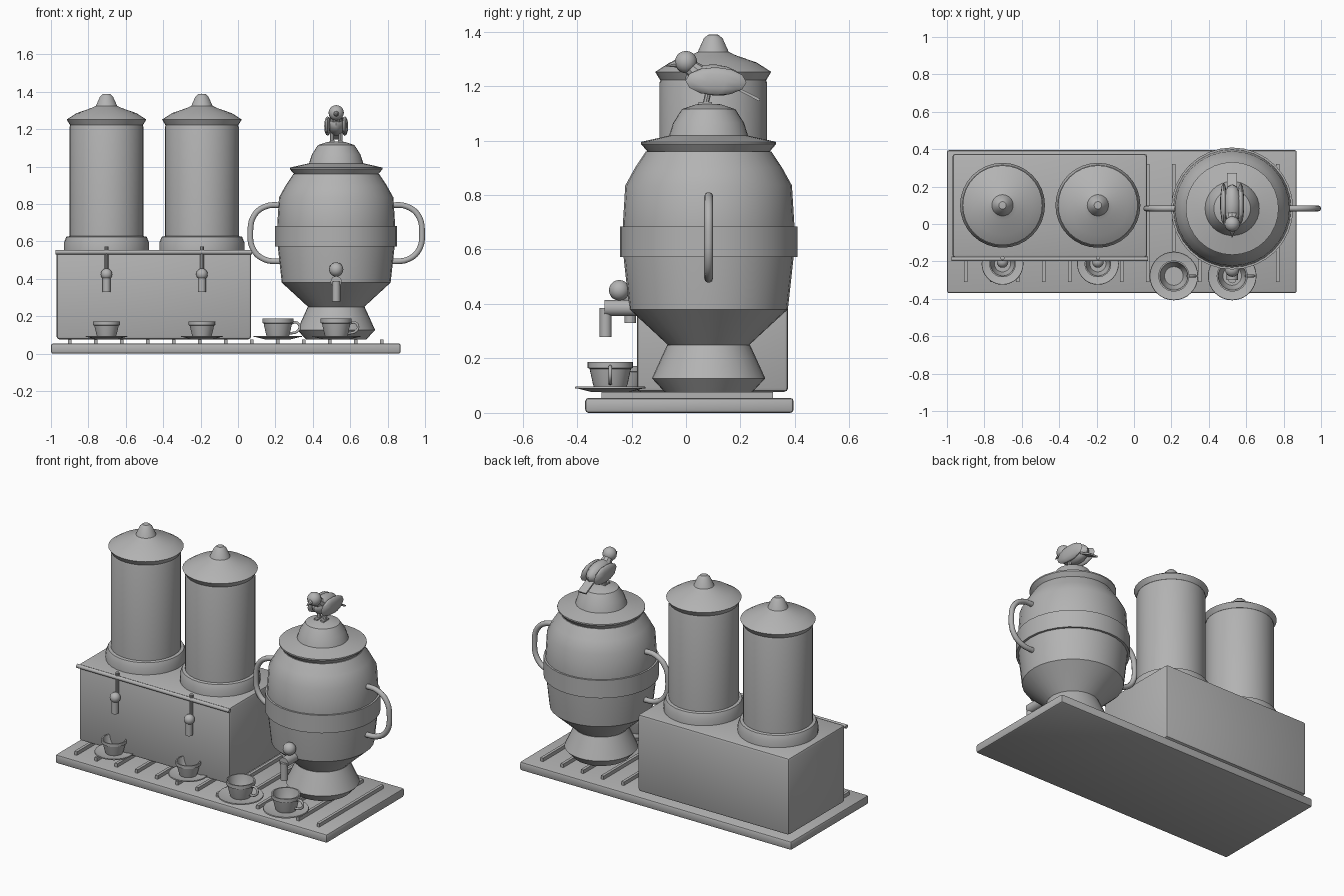
import bpy, bmesh, math
from mathutils import Vector, Matrix

if "Cube" in bpy.data.objects:
    bpy.data.objects.remove(bpy.data.objects["Cube"])

metal = bpy.data.materials.new("grey_metal")
metal.diffuse_color = (0.45, 0.45, 0.45, 1)
metal.use_nodes = True
metal.node_tree.nodes["Principled BSDF"].inputs["Base Color"].default_value = metal.diffuse_color


def finish(name, bm, loc=(0, 0, 0), angle=32):
    bmesh.ops.recalc_face_normals(bm, faces=bm.faces)
    mesh = bpy.data.meshes.new(name)
    bm.to_mesh(mesh)
    bm.free()
    mesh.materials.append(metal)
    ob = bpy.data.objects.new(name, mesh)
    ob.location = loc
    bpy.context.collection.objects.link(ob)
    bpy.ops.object.select_all(action='DESELECT')
    ob.select_set(True)
    bpy.context.view_layer.objects.active = ob
    bpy.ops.object.shade_smooth_by_angle(angle=math.radians(angle))
    return ob


def lathe(name, profile, loc, n=32):
    """Turn (radius, height) points around the vertical axis."""
    bm = bmesh.new()
    rings = []
    for r, z in profile:
        rings.append([bm.verts.new((r * math.cos(2 * math.pi * i / n),
                                    r * math.sin(2 * math.pi * i / n), z)) for i in range(n)])
    for a, b in zip(rings, rings[1:]):
        for i in range(n):
            j = (i + 1) % n
            bm.faces.new((a[i], a[j], b[j], b[i]))
    bmesh.ops.remove_doubles(bm, verts=bm.verts, dist=1e-5)
    return finish(name, bm, loc)


def box(name, lo, hi, bevel=0.0):
    bm = bmesh.new()
    bmesh.ops.create_cube(bm, size=1)
    lo, hi = Vector(lo), Vector(hi)
    for v in bm.verts:
        v.co = Vector([(lo[k] + hi[k]) / 2 + v.co[k] * (hi[k] - lo[k]) for k in range(3)])
    if bevel:
        bmesh.ops.bevel(bm, geom=bm.edges[:], offset=bevel, segments=2, profile=0.5, affect='EDGES')
    return finish(name, bm)


def rod(name, a, b, r1, r2=None, n=16):
    a, b = Vector(a), Vector(b)
    bm = bmesh.new()
    d = b - a
    mat = Matrix.Translation((a + b) / 2) @ d.to_track_quat('Z', 'Y').to_matrix().to_4x4()
    bmesh.ops.create_cone(bm, cap_ends=True, segments=n, radius1=r1,
                          radius2=r1 if r2 is None else r2, depth=d.length, matrix=mat)
    return finish(name, bm)


def ball(name, loc, size, tilt=0.0, u=16, v=10):
    bm = bmesh.new()
    bmesh.ops.create_uvsphere(bm, u_segments=u, v_segments=v, radius=1)
    bmesh.ops.transform(bm, verts=bm.verts, matrix=Matrix.Rotation(tilt, 4, 'X') @ Matrix.Diagonal((*size, 1)))
    return finish(name, bm, loc, 50)


def tube(name, points, r):
    """Smooth bent tube through the points."""
    cu = bpy.data.curves.new(name, 'CURVE')
    cu.dimensions = '3D'
    cu.bevel_depth = r
    cu.bevel_resolution = 3
    cu.use_fill_caps = True
    cu.resolution_u = 5
    sp = cu.splines.new('BEZIER')
    sp.bezier_points.add(len(points) - 1)
    for bp, p in zip(sp.bezier_points, points):
        bp.co = p
        bp.handle_left_type = bp.handle_right_type = 'AUTO'
    ob = bpy.data.objects.new(name, cu)
    bpy.context.collection.objects.link(ob)
    bpy.ops.object.select_all(action='DESELECT')
    ob.select_set(True)
    bpy.context.view_layer.objects.active = ob
    bpy.ops.object.convert(target='MESH')
    ob = bpy.context.object
    ob.data.materials.clear()
    ob.data.materials.append(metal)
    bpy.ops.object.shade_smooth_by_angle(angle=math.radians(50))
    return ob


# Tray with drip slats
box("tray", (-1.0, -0.37, 0), (0.87, 0.395, 0.055), 0.012)
for i in range(13):
    x = -0.9 + i * 0.139
    box("tray_slat", (x - 0.009, -0.31, 0.05), (x + 0.009, 0.32, 0.077))

# Machine body and front rail
box("machine_body", (-0.97, -0.18, 0.077), (0.07, 0.375, 0.555), 0.015)
rod("front_rail", (-0.975, -0.187, 0.543), (0.075, -0.187, 0.543), 0.012)


def cup(x, y, z, s, handle):
    lathe("saucer", [(0, 0), (0.07 * s, 0), (0.122 * s, 0.013), (0.13 * s, 0.013),
                     (0.128 * s, 0.019), (0.08 * s, 0.009), (0, 0.009)], (x, y, z))
    lathe("cup", [(0, 0.012), (0.058 * s, 0.012), (0.064 * s, 0.03), (0.076 * s, 0.085 * s),
                  (0.083 * s, 0.088 * s), (0.083 * s, 0.11 * s), (0.075 * s, 0.11 * s),
                  (0.066 * s, 0.06), (0.05 * s, 0.025), (0, 0.025)], (x, y, z))
    if handle:
        tube("cup_handle", [(x + 0.07, y, z + 0.085), (x + 0.1, y, z + 0.09), (x + 0.117, y, z + 0.065),
                            (x + 0.1, y, z + 0.04), (x + 0.062, y, z + 0.032)], 0.007)


# Towers, each with its tap and cup
for x in (-0.703, -0.193):
    c = (x, 0.1, 0)
    lathe("tower_base", [(0, 0.54), (0.227, 0.54), (0.227, 0.595), (0.215, 0.625), (0.19, 0.63), (0, 0.63)], c)
    lathe("tower_body", [(0, 0.6), (0.198, 0.6), (0.198, 1.21), (0.19, 1.235), (0, 1.235)], c)
    lathe("tower_lid", [(0, 1.222), (0.195, 1.222), (0.213, 1.252), (0.16, 1.286), (0.08, 1.314),
                        (0.057, 1.325), (0.035, 1.374), (0.02, 1.388), (0, 1.39)], c)
    rod("tap_lever", (x, -0.181, 0.42), (x, -0.181, 0.573), 0.011, n=10)
    ball("tap_ball", (x, -0.203, 0.425), (0.031, 0.031, 0.031))
    rod("tap_spout", (x, -0.205, 0.33), (x, -0.205, 0.41), 0.021)
    cup(x, -0.213, 0.077, 0.86, False)

# Loose cups
for x in (0.213, 0.525):
    cup(x, -0.278, 0.077, 1.0, True)

# Urn
ux, uy = 0.525, 0.083
uc = (ux, uy, 0)
lathe("urn_foot", [(0, 0.075), (0.16, 0.075), (0.208, 0.127), (0.175, 0.2), (0.152, 0.25), (0, 0.25)], uc)
lathe("urn_body", [(0, 0.25), (0.15, 0.25), (0.22, 0.315), (0.291, 0.38), (0.312, 0.57), (0.315, 0.69),
                   (0.306, 0.835), (0.27, 0.9), (0.23, 0.96), (0, 0.96)], uc)
lathe("urn_band", [(0.3, 0.573), (0.326, 0.573), (0.326, 0.684), (0.3, 0.684), (0.3, 0.573)], uc)
lathe("urn_lid", [(0, 0.955), (0.225, 0.96), (0.248, 0.987), (0.248, 0.995), (0.145, 1.018), (0.13, 1.065),
                  (0.098, 1.115), (0.045, 1.133), (0, 1.135)], uc)
for s in (-1, 1):
    tube("urn_handle", [(ux + s * dx, uy, z) for dx, z in
                        ((0.29, 0.795), (0.375, 0.788), (0.438, 0.74), (0.459, 0.645),
                         (0.442, 0.555), (0.385, 0.505), (0.28, 0.492))], 0.016)

# Urn tap
rod("urn_tap_barrel", (ux, -0.30, 0.385), (ux, -0.18, 0.385), 0.03)
rod("urn_tap_spout", (ux, -0.295, 0.278), (ux, -0.295, 0.385), 0.022)
ball("urn_tap_ball", (ux, -0.245, 0.45), (0.038, 0.038, 0.038))

# Bird on the lid
ball("bird_body", (ux, 0.105, 1.222), (0.05, 0.108, 0.057), -0.08, 12, 8)
ball("bird_head", (ux, 0.0, 1.288), (0.041, 0.041, 0.041))
rod("bird_neck", (ux, 0.055, 1.235), (ux, 0.005, 1.28), 0.04, 0.025, 10)
rod("bird_beak", (ux, -0.03, 1.284), (ux, -0.073, 1.274), 0.017, 0.002, 8)
for s in (-1, 1):
    ball("bird_wing", (ux + s * 0.046, 0.11, 1.217), (0.019, 0.112, 0.052), -0.03, 10, 6)
    rod("bird_leg", (ux + s * 0.022, 0.085, 1.19), (ux + s * 0.022, 0.07, 1.125), 0.011, n=8)
    box("bird_foot", (ux + s * 0.022 - 0.012, 0.045, 1.125), (ux + s * 0.022 + 0.012, 0.095, 1.142))
tail = box("bird_tail", (-0.027, -0.06, -0.005), (0.027, 0.06, 0.005))
tail.location = (ux, 0.217, 1.176)
tail.rotation_euler.x = math.radians(-27)
